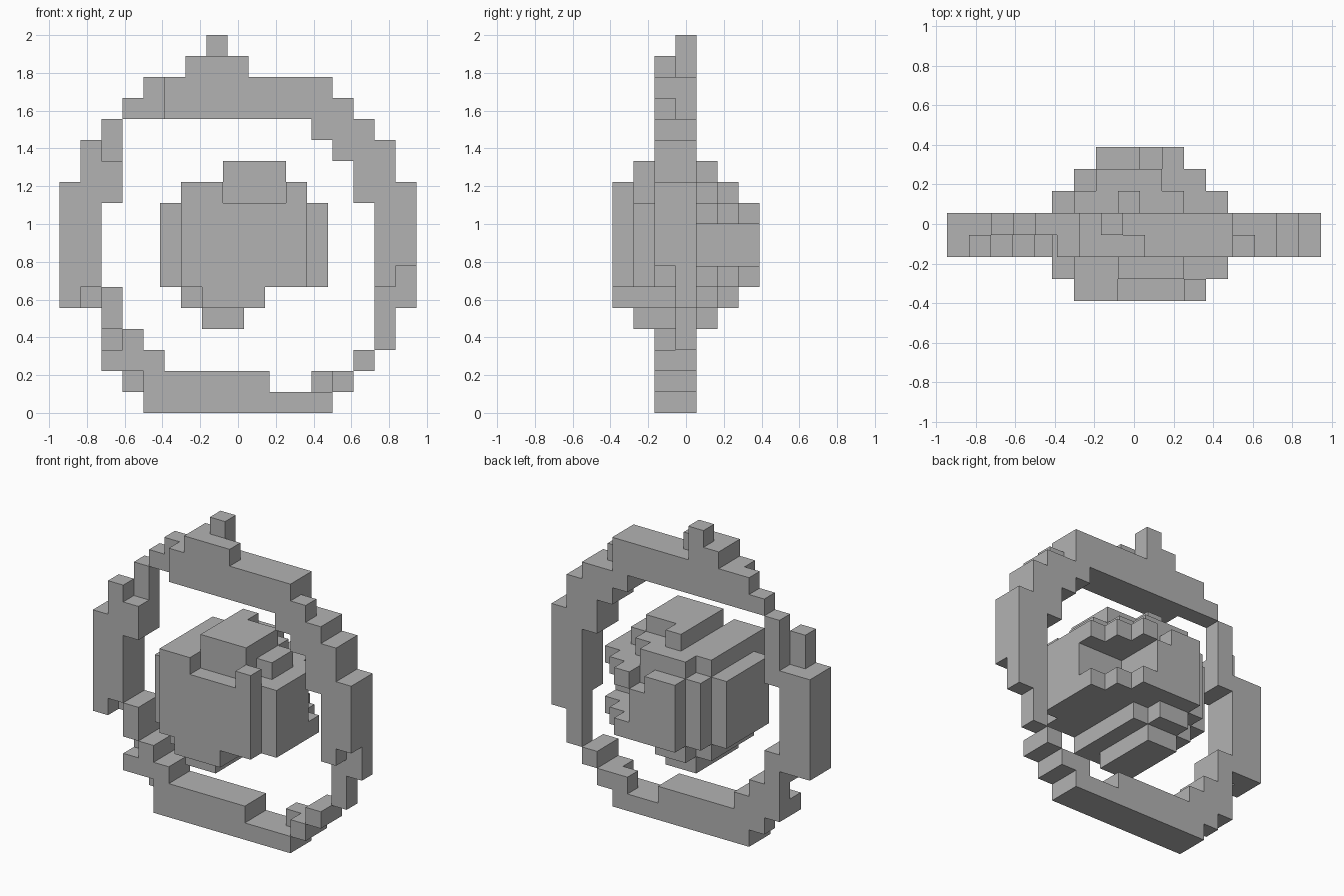
import bpy, bmesh
from mathutils import Vector

cube = bpy.data.objects.get("Cube")
if cube:
    bpy.data.objects.remove(cube, do_unlink=True)

S = 1 / 9  # block size

grey = bpy.data.materials.new("stone grey")
grey.use_nodes = True
colour = (0.45, 0.45, 0.45, 1)
grey.diffuse_color = colour
grey.node_tree.nodes["Principled BSDF"].inputs["Base Color"].default_value = colour


def box(x0, x1, y0, y1, z0, z1):
    """Set of block cells, end indices included."""
    return {(x, y, z) for x in range(x0, x1 + 1)
            for y in range(y0, y1 + 1) for z in range(z0, z1 + 1)}


# Corner loops of the six block faces
SIDES = {
    (1, 0, 0): [(1, 0, 0), (1, 1, 0), (1, 1, 1), (1, 0, 1)],
    (-1, 0, 0): [(0, 0, 0), (0, 0, 1), (0, 1, 1), (0, 1, 0)],
    (0, 1, 0): [(0, 1, 0), (0, 1, 1), (1, 1, 1), (1, 1, 0)],
    (0, -1, 0): [(0, 0, 0), (1, 0, 0), (1, 0, 1), (0, 0, 1)],
    (0, 0, 1): [(0, 0, 1), (1, 0, 1), (1, 1, 1), (0, 1, 1)],
    (0, 0, -1): [(0, 0, 0), (0, 1, 0), (1, 1, 0), (1, 0, 0)],
}


def build(name, cells, origin):
    """Skin a set of blocks with its outer faces only, then merge flat areas."""
    bm = bmesh.new()
    verts = {}
    for c in sorted(cells):
        for n, loop in SIDES.items():
            if tuple(a + b for a, b in zip(c, n)) in cells:
                continue
            face = []
            for corner in loop:
                key = tuple(a + b for a, b in zip(c, corner))
                if key not in verts:
                    verts[key] = bm.verts.new(Vector(origin) + Vector(key) * S)
                face.append(verts[key])
            bm.faces.new(face)
    bmesh.ops.dissolve_limit(bm, angle_limit=0.01, verts=bm.verts, edges=bm.edges)
    mesh = bpy.data.meshes.new(name)
    bm.to_mesh(mesh)
    bm.free()
    mesh.materials.append(grey)
    obj = bpy.data.objects.new(name, mesh)
    bpy.context.collection.objects.link(obj)


# Outer ring: (first column, last column, bottom row, top row), two blocks deep
ring = set()
for x0, x1, z0, z1 in [
    (4, 12, 0, 0), (3, 9, 1, 1), (12, 13, 1, 1), (2, 4, 2, 2), (14, 14, 2, 2),
    (2, 3, 3, 3), (2, 2, 4, 5), (0, 1, 5, 10), (2, 2, 10, 13), (1, 1, 11, 12),
    (15, 15, 3, 12), (16, 16, 5, 10), (14, 14, 10, 13), (13, 13, 12, 14),
    (12, 12, 13, 13), (3, 12, 14, 14), (4, 12, 15, 15), (6, 8, 16, 16), (7, 7, 17, 17),
]:
    ring |= box(x0, x1, 2, 3, z0, z1)

# Chips in the front layer
for x, z0, z1 in [(2, 12, 13), (3, 14, 14), (4, 14, 15), (1, 5, 5), (2, 3, 3),
                  (3, 1, 1), (12, 1, 1), (16, 5, 6), (15, 3, 5), (7, 17, 17)]:
    ring -= box(x, x, 2, 2, z0, z1)
# Chips in the back layer
for x, z0, z1 in [(13, 14, 14), (8, 16, 16), (1, 11, 12)]:
    ring -= box(x, x, 3, 3, z0, z1)
build("outer_ring", ring, (-8.5 * S, -3.5 * S, 0))

# Core: rounded middle
core = box(0, 7, 1, 4, 6, 9) | box(1, 6, 0, 5, 6, 9) | box(2, 5, 6, 6, 6, 9)
# Core: stepped top
core |= box(1, 2, 0, 0, 10, 10) | box(6, 6, 0, 0, 10, 10) | box(1, 5, 1, 4, 10, 10)
core |= box(6, 6, 2, 3, 10, 10) | box(2, 4, 5, 5, 10, 10)
core |= box(3, 5, 1, 3, 11, 11) | box(3, 3, 4, 4, 11, 11)
# Core: stepped underside
core |= box(2, 4, 0, 0, 5, 5) | box(1, 4, 1, 4, 5, 5) | box(2, 3, 5, 5, 5, 5)
core |= box(2, 3, 1, 4, 4, 4)
# Core: slot in the rear corner and a notch on the rear rim
core -= box(5, 7, 4, 6, 7, 8)
core -= box(4, 4, 6, 6, 9, 9)
build("core", core, (-0.413, -3.5 * S, 0))
